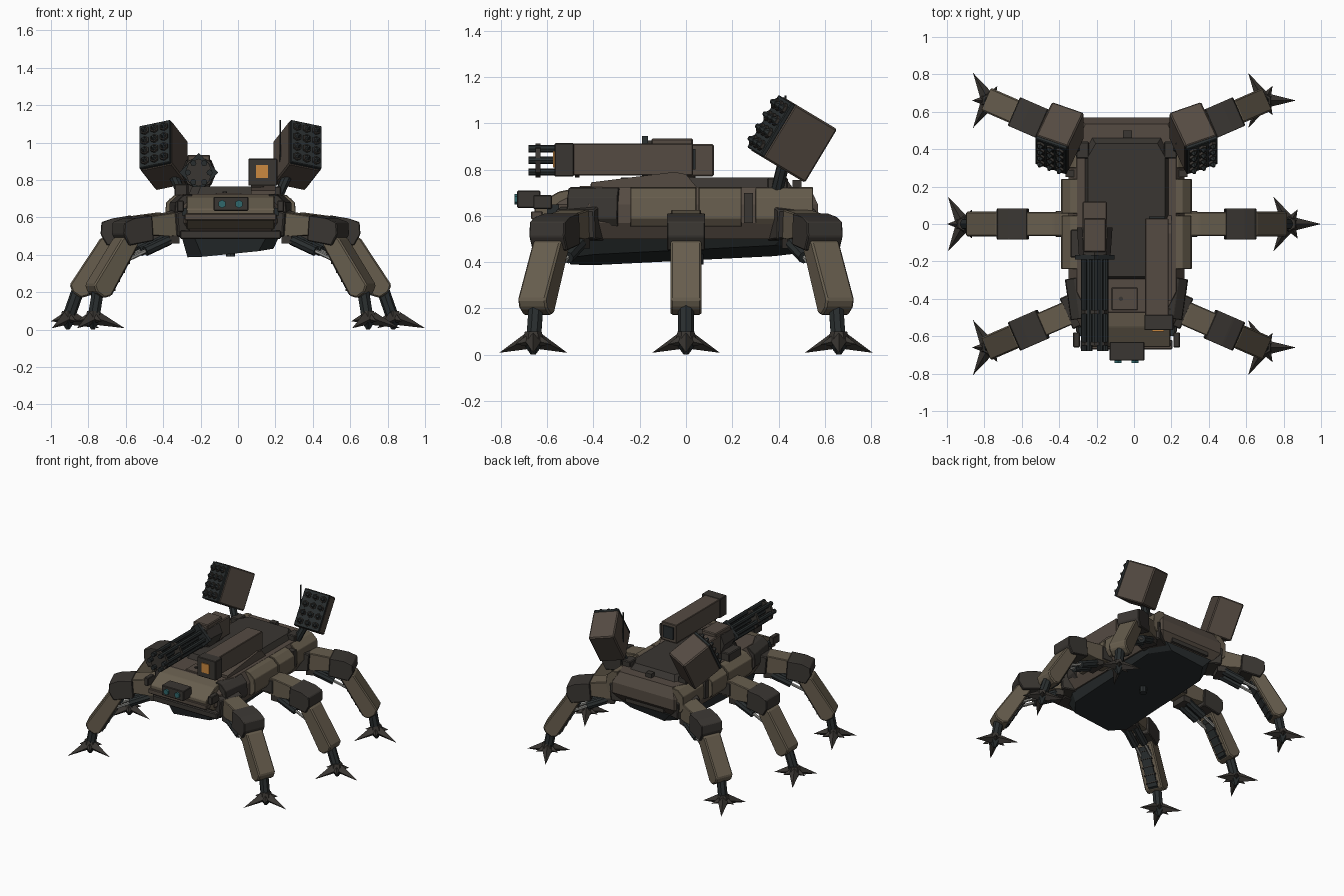
import bpy, bmesh
from math import radians, cos, sin, pi
from mathutils import Matrix, Vector

if "Cube" in bpy.data.objects:
    bpy.data.objects.remove(bpy.data.objects["Cube"])

SHIFT = Matrix.Translation((-0.04, 0, 0))   # the body sits slightly left of the feet
I = Matrix.Identity(4)


def material(name, rgb):
    m = bpy.data.materials.new(name)
    m.diffuse_color = (*rgb, 1)
    m.use_nodes = True
    m.node_tree.nodes["Principled BSDF"].inputs["Base Color"].default_value = m.diffuse_color
    return m


TAN = material("tan_armour", (.135, .11, .075))
BROWN = material("brown_armour", (.09, .07, .055))
DARK = material("dark_brown", (.042, .037, .032))
BLACK = material("gunmetal", (.022, .027, .028))
STEEL = material("steel", (.3, .3, .28))
ORANGE = material("orange_lens", (.6, .25, .05))
TEAL = material("teal_lens", (.03, .14, .15))


def finish(name, bm, mat, M=I, bevel=0):
    if bevel:
        bmesh.ops.bevel(bm, geom=bm.edges[:], offset=bevel, segments=1, affect='EDGES')
    bm.transform(SHIFT @ M)
    bmesh.ops.recalc_face_normals(bm, faces=bm.faces[:])
    me = bpy.data.meshes.new(name)
    bm.to_mesh(me)
    bm.free()
    me.materials.append(mat)
    ob = bpy.data.objects.new(name, me)
    bpy.context.collection.objects.link(ob)
    return ob


def loft(name, rings, mat, M=I, bevel=0):
    bm = bmesh.new()
    vs = [[bm.verts.new(p) for p in r] for r in rings]
    n = len(vs[0])
    for a, b in zip(vs, vs[1:]):
        for i in range(n):
            bm.faces.new((a[i], a[(i + 1) % n], b[(i + 1) % n], b[i]))
    bm.faces.new(vs[0])
    bm.faces.new(vs[-1])
    return finish(name, bm, mat, M, bevel)


def box(name, x, y, z, mat, M=I, bevel=0):
    ring = lambda h: [(x[0], y[0], h), (x[1], y[0], h), (x[1], y[1], h), (x[0], y[1], h)]
    return loft(name, [ring(z[0]), ring(z[1])], mat, M, bevel)


def rod(name, p, q, r, mat, M=I, n=8, r2=None):
    p, q = Vector(p), Vector(q)
    bm = bmesh.new()
    bmesh.ops.create_cone(bm, cap_ends=True, segments=n, radius1=r,
                          radius2=r if r2 is None else r2, depth=(q - p).length)
    R = (q - p).to_track_quat('Z', 'Y').to_matrix().to_4x4()
    return finish(name, bm, mat, M @ Matrix.Translation((p + q) / 2) @ R)


def prism_y(name, pts, y0, y1, mat, M=I, bevel=0):      # profile in x-z
    return loft(name, [[(a, y, b) for a, b in pts] for y in (y0, y1)], mat, M, bevel)


def prism_x(name, pts, x0, x1, mat, M=I, bevel=0):      # profile in y-z
    return loft(name, [[(x, a, b) for a, b in pts] for x in (x0, x1)], mat, M, bevel)


def octagon(z, yf, hf, yfm, hm, yrm, yr, hr):
    half = [(hf, yf), (hm, yfm), (hm, yrm), (hr, yr)]
    pts = half + [(-x, y) for x, y in reversed(half)]
    return [(x, y, z(x, y) if callable(z) else z) for x, y in pts]


# hull, belly and deck
loft("hull", [octagon(.50, -.52, .20, -.38, .27, .42, .52, .21),
              octagon(.57, -.57, .24, -.42, .31, .46, .57, .26),
              octagon(.65, -.56, .24, -.42, .31, .46, .57, .26),
              octagon(.725, -.47, .21, -.36, .265, .43, .535, .22)], BROWN)
loft("belly", [octagon(lambda x, y: .43 + .05 * y + .1 * x, -.50, .15, -.40, .23, .38, .52, .14),
               octagon(.51, -.53, .20, -.40, .265, .42, .54, .20)], BLACK)
loft("deck", [octagon(.71, -.30, .18, -.25, .23, .38, .47, .19),
              octagon(.765, -.28, .16, -.22, .205, .36, .43, .165)], DARK)
rod("belly_knob", (0, .05, .44), (0, .05, .39), .025, BLACK)
box("rear_step", (-.16, .16), (.50, .555), (.52, .57), DARK)
box("deck_latch", (-.02, .03), (.46, .50), (.72, .755), DARK)
box("roof_hatch", (-.08, .06), (-.46, -.34), (.715, .73), BROWN, bevel=.004)
rod("hatch_knob", (-.03, -.4, .725), (-.03, -.4, .738), .012, DARK)

# nose, chin and sensor
prism_x("nose", [(-.45, .725), (-.55, .705), (-.655, .645), (-.655, .59), (-.57, .54), (-.45, .53)],
        -.235, .235, TAN, bevel=.004)
box("nose_lip", (-.245, .245), (-.67, -.62), (.585, .62), BROWN, bevel=.004)
box("chin", (-.27, .27), (-.58, -.46), (.485, .53), DARK, bevel=.006)
box("sensor", (-.09, .095), (-.73, -.63), (.635, .71), DARK, bevel=.004)
for s in (-1, 1):
    rod("sensor_lens", (.045 * s, -.72, .672), (.045 * s, -.742, .672), .022, TEAL, n=6)

# side armour
for s in (-1, 1):
    S = Matrix.Scale(s, 4, (1, 0, 0))
    prof = [(.255, .725), (.30, .72), (.345, .68), (.35, .59), (.325, .555), (.255, .55)]
    for y0, y1 in ((-.24, .045), (.055, .24), (.30, .55)):
        inset = Matrix.Translation((-.025 if y0 > .25 else 0, 0, 0))
        prism_y("side_panel", prof, y0, y1, TAN, S @ inset, bevel=.003)
    turn = Matrix.Translation((.275, -.4, 0)) @ Matrix.Rotation(radians(-8), 4, 'Z') \
        @ Matrix.Translation((-.31, .4, 0))
    prism_y("front_corner_panel", prof, -.51, -.29, DARK, S @ turn, bevel=.003)
    box("panel_rib", (.27, .325), (.25, .29), (.57, .70), DARK, S)
    box("headlamp", (.25, .285), (-.66, -.58), (.63, .69), DARK, S, bevel=.004)
    box("lamp_arm", (.2, .26), (-.6, -.55), (.61, .65), BLACK, S)

# six legs; the corner ones stand a little further out over their feet
for s in (-1, 1):
    for k in (-1, 0, 1):
        hx, hy, foot = (s * .268, .457 * k, .51) if k else (s * .33, 0, .54)
        ang = radians(k * s * 23.5 + (0 if s > 0 else 180))
        M = Matrix.Translation((hx, hy, 0)) @ Matrix.Rotation(ang, 4, 'Z')
        if k:
            prism_y("corner_hip", [(-.1, .49), (-.1, .65), (-.02, .65), (.06, .625), (.05, .50)],
                    -.09, .09, DARK, M, bevel=.006)
        else:
            box("hip", (-.06, .05), (-.07, .07), (.515, .615), DARK, M, bevel=.006)
        prism_y("thigh", [(-.06, .51), (-.06, .615), (.06, .627), (.26, .60), (.27, .51), (.1, .50)],
                -.065, .065, TAN, M, bevel=.005)
        prism_y("knee", [(.20, .612), (.30, .595), (.36, .575), (.365, .51), (.33, .45), (.19, .475)],
                -.083, .083, DARK, M, bevel=.005)
        prism_y("shin", [(.365, .49), (.53, .24), (.515, .20), (.47, .17), (.43, .18), (.27, .455), (.31, .50)],
                -.066, .066, TAN, M, bevel=.008)
        prism_y("shin_back_strip", [(.27, .43), (.415, .185), (.435, .18), (.30, .44)], -.035, .035, BLACK, M)
        for i in range(5):
            x, z = .285 + .028 * i, .40 - .048 * i
            box("strip_rib", (x, x + .03), (-.042, .042), (z, z + .01), DARK, M)
        rod("ankle", (.475, 0, .24), (foot - .005, 0, .07), .034, BLACK, M)
        box("piston_mount", (.03, .09), (-.06, .06), (.46, .51), DARK, M)
        for y in (-.035, .035):
            rod("piston_barrel", (.08, y, .48), (.22, y, .42), .028, BLACK, M)
            rod("piston_rod", (.21, y, .425), (.32, y, .375), .011, STEEL, M, n=6)
        # foot: three claws in the same heading on every leg, with short spurs between
        F = Matrix.Translation(M @ Vector((foot, 0, 0)))
        rod("foot_hub", (0, 0, .05), (0, 0, .1), .05, DARK, F, n=6, r2=.036)
        rod("foot_point", (0, 0, .055), (0, 0, 0), .05, BLACK, F, n=6, r2=.01)
        for i in range(6):
            a, long = i * pi / 3, i % 2 == 0
            tip, z = (.17, .008) if long else (.09, .045)
            rod("claw" if long else "spur", (.025 * cos(a), .025 * sin(a), .06),
                (tip * cos(a), tip * sin(a), z), .036 if long else .026, DARK, F, n=4, r2=0)

# missile pods: turned outward, then pitched up
for s in (-1, 1):
    P = Matrix.Scale(s, 4, (1, 0, 0))
    M = P @ Matrix.Translation((.36, .457, .935)) \
        @ Matrix.Rotation(radians(-31), 4, 'X') @ Matrix.Rotation(radians(22), 4, 'Z')
    box("missile_pod", (-.092, .092), (-.105, .125), (-.135, .135), BROWN, M, bevel=.008)
    box("pod_face", (-.09, .09), (-.122, -.10), (-.132, .132), BLACK, M, bevel=.004)
    for i in range(3):
        for j in range(4):
            x, z = (i - 1) * .055, (j - 1.5) * .062
            rod("missile_tube", (x, -.115, z), (x, -.135, z), .024, DARK, M, n=6)
            rod("missile_tip", (x, -.135, z), (x, -.152, z), .017, BLACK, M, n=6, r2=.008)
    rod("pod_post", (.25, .39, .70), (.32, .43, .86), .027, BLACK, P)
    box("pod_base", (.2, .27), (.35, .44), (.70, .765), DARK, P, bevel=.006)
rod("antenna", (.265, .43, .72), (.265, .43, 1.12), .005, BLACK, n=6)

# rotary gun on the left
G = Matrix.Translation((-.17, 0, .84))
box("gun_rear_body", (-.065, .065), (-.08, .12), (-.07, .07), BROWN, G, bevel=.006)
rod("gun_housing", (0, -.02, 0), (0, -.165, 0), .095, DARK, G, n=8, r2=.085)
box("gun_cap", (-.06, .06), (-.15, .03), (.05, .095), BROWN, G, bevel=.006)
rod("gun_collar", (0, -.165, 0), (0, -.19, 0), .105, BLACK, G, n=4)
rod("gun_axle", (0, -.18, 0), (0, -.64, 0), .016, BLACK, G)
for i in range(6):
    a = i * pi / 3
    rod("gun_barrel", (.058 * cos(a), -.18, .058 * sin(a)), (.058 * cos(a), -.68, .058 * sin(a)),
        .016, BLACK, G)
for y in (-.46, -.63):
    rod("barrel_clamp", (0, y, 0), (0, y - .02, 0), .074, DARK, G, n=8)
box("gun_pedestal", (-.06, .06), (-.14, .04), (-.13, -.05), DARK, G, bevel=.006)
box("ammunition_box", (-.13, -.06), (-.18, -.03), (-.15, -.06), DARK, G, bevel=.006)

# long optical turret on the right
box("optic_housing", (.1, .225), (-.50, .03), (.775, .912), BROWN, bevel=.004)
box("optic_rear_vent", (.12, .205), (.02, .04), (.80, .89), BLACK)
box("optic_hood", (.095, .25), (-.568, -.485), (.77, .915), DARK, bevel=.004)
box("optic_lens", (.135, .2), (-.575, -.56), (.81, .88), ORANGE)
prism_x("optic_mount", [(-.41, .72), (-.41, .745), (-.05, .79), (.0, .78), (.05, .72)], .11, .24, BROWN)
